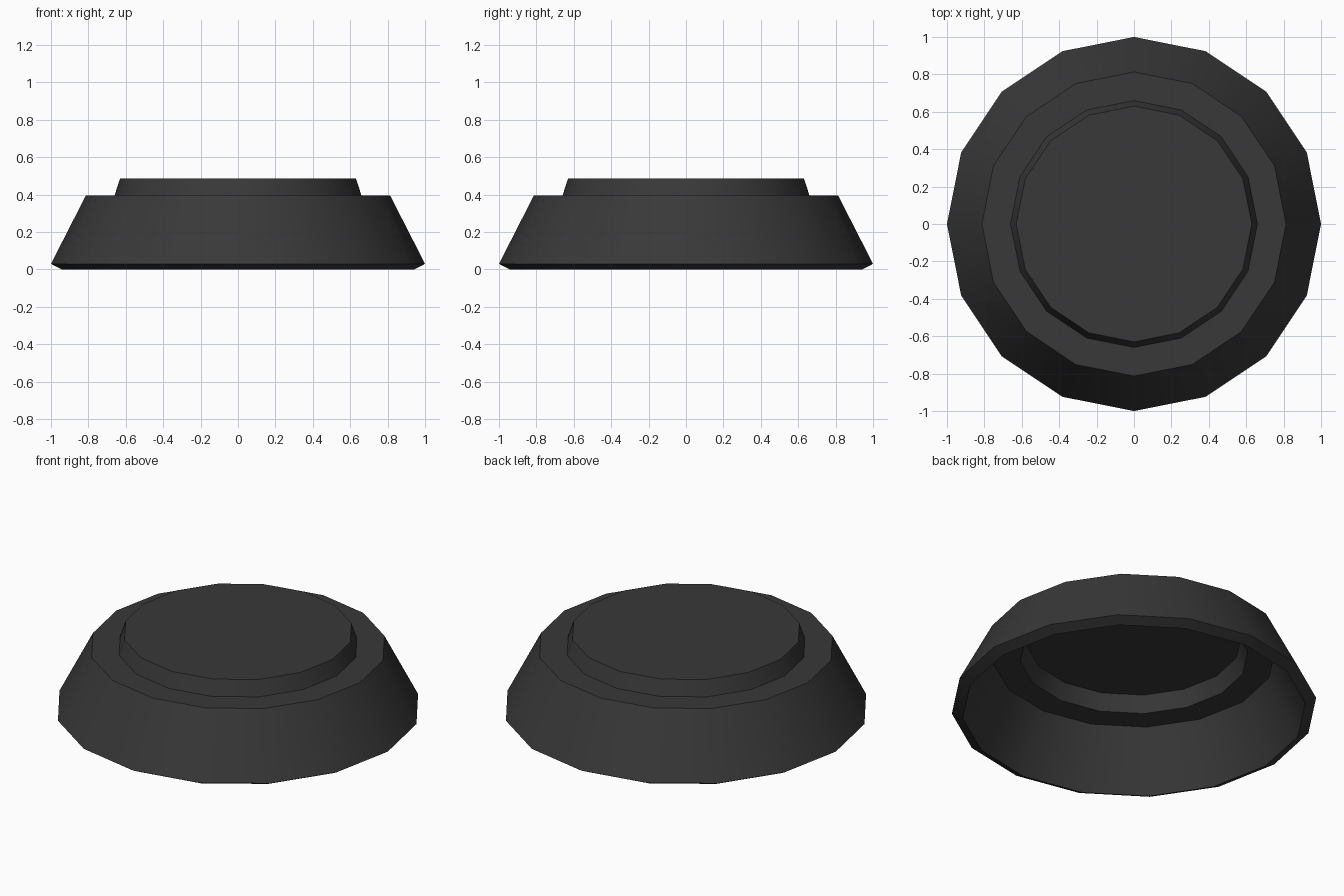
import bpy, bmesh, math

if "Cube" in bpy.data.objects:
    bpy.data.objects.remove(bpy.data.objects["Cube"])

SIDES = 16
# Outer (radius, height) from the rim up to the raised top disc
PROFILE = [(1.0, 0.03), (0.813, 0.396), (0.66, 0.396), (0.63, 0.487)]

# Lathed open shell
bm = bmesh.new()
rings = []
for r, z in PROFILE:
    rings.append([bm.verts.new((r * math.cos(2 * math.pi * i / SIDES),
                                r * math.sin(2 * math.pi * i / SIDES), z))
                  for i in range(SIDES)])
for low, high in zip(rings, rings[1:]):
    for i in range(SIDES):
        j = (i + 1) % SIDES
        bm.faces.new((low[i], low[j], high[j], high[i]))
# Closed top, open underside
bm.faces.new(rings[-1])

mesh = bpy.data.meshes.new("stepped_cap")
bm.to_mesh(mesh)
bm.free()
cap = bpy.data.objects.new("stepped_cap", mesh)
bpy.context.collection.objects.link(cap)

# Dark finish
mat = bpy.data.materials.new("dark_grey")
mat.diffuse_color = (0.04, 0.04, 0.04, 1)
mat.use_nodes = True
mat.node_tree.nodes["Principled BSDF"].inputs["Base Color"].default_value = mat.diffuse_color
mesh.materials.append(mat)

# Wall thickness, inwards; its rim forms the bevelled lower lip
bpy.context.view_layer.objects.active = cap
cap.select_set(True)
shell = cap.modifiers.new("wall_thickness", 'SOLIDIFY')
shell.thickness = 0.067
shell.offset = -1
bpy.ops.object.modifier_apply(modifier=shell.name)

# Smooth around the walls, sharp at the steps
bpy.ops.object.shade_smooth_by_angle(angle=math.radians(30))
